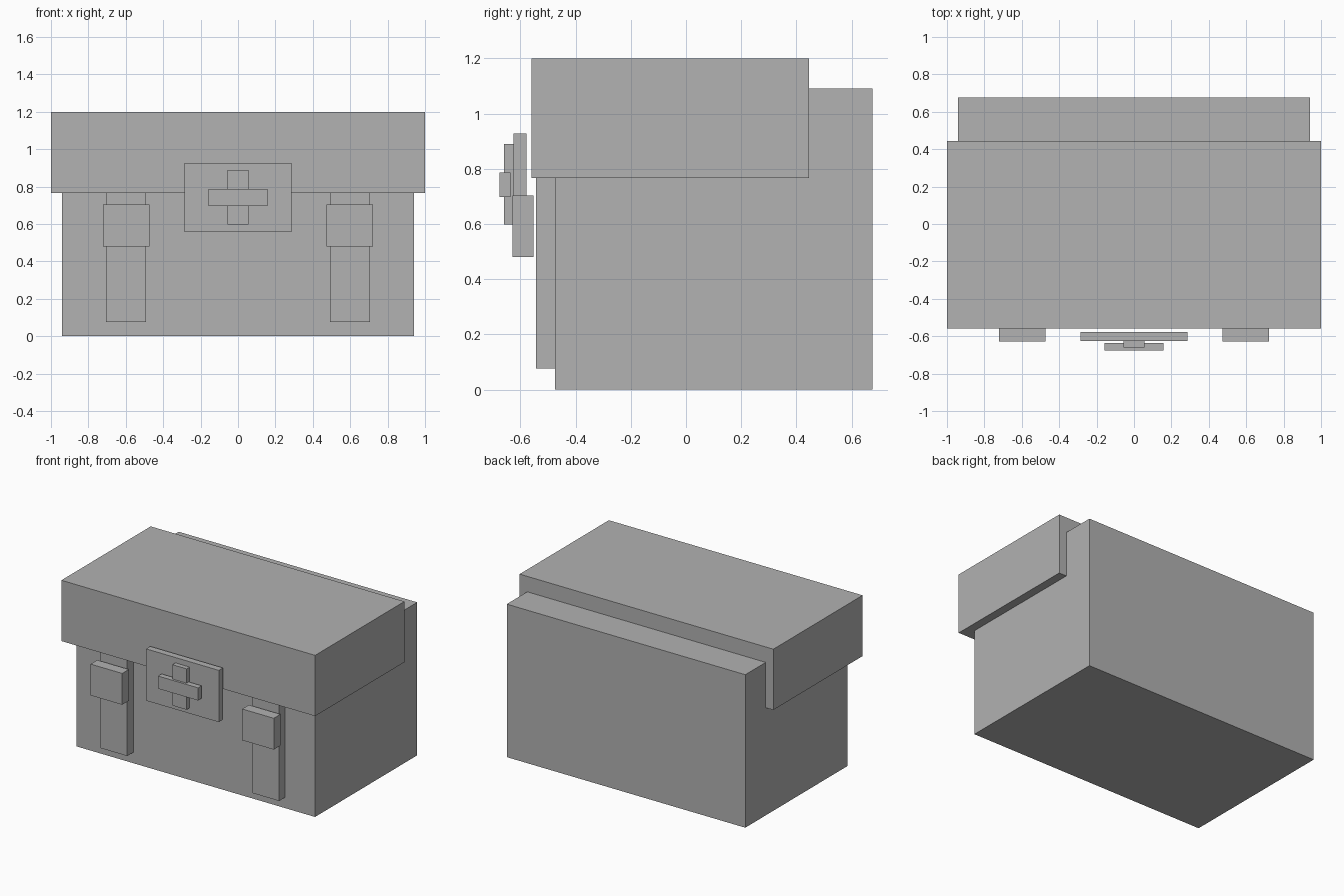
import bpy
import bmesh

# Remove the default cube
cube = bpy.data.objects.get("Cube")
if cube:
    bpy.data.objects.remove(cube, do_unlink=True)

# Single plain material
GREY = (0.445, 0.445, 0.445, 1.0)
grey = bpy.data.materials.new("plain_grey")
grey.use_nodes = True
grey.diffuse_color = GREY
grey.node_tree.nodes["Principled BSDF"].inputs["Base Color"].default_value = GREY


def box(name, x, y, z):
    """Flat-sided box spanning the given (min, max) ranges."""
    mesh = bpy.data.meshes.new(name)
    bm = bmesh.new()
    bmesh.ops.create_cube(bm, size=1)
    for v in bm.verts:
        v.co = [span[0] if c < 0 else span[1] for c, span in zip(v.co, (x, y, z))]
    bm.to_mesh(mesh)
    bm.free()
    mesh.materials.append(grey)
    obj = bpy.data.objects.new(name, mesh)
    bpy.context.collection.objects.link(obj)
    return obj


def centred_box(name, half_width, y, z):
    return box(name, (-half_width, half_width), y, z)


def side_pair(name, x, y, z):
    """Matching boxes on the model's left (+x) and right (-x)."""
    box("left_" + name, x, y, z)
    box("right_" + name, (-x[1], -x[0]), y, z)


# Chest body and overhanging lid
centred_box("chest_body", 0.94, (-0.475, 0.675), (0, 1.09))
centred_box("chest_lid", 1.0, (-0.56, 0.445), (0.767, 1.2))

# Front straps, running up under the lid, with their buckles
side_pair("strap", (0.493, 0.705), (-0.543, -0.47), (0.077, 0.80))
side_pair("buckle", (0.473, 0.722), (-0.628, -0.553), (0.48, 0.703))

# Clasp plate with crossed latch bars
centred_box("clasp_plate", 0.286, (-0.625, -0.578), (0.558, 0.927))
centred_box("latch_upright", 0.056, (-0.659, -0.62), (0.598, 0.889))
centred_box("latch_crossbar", 0.158, (-0.675, -0.635), (0.697, 0.787))
